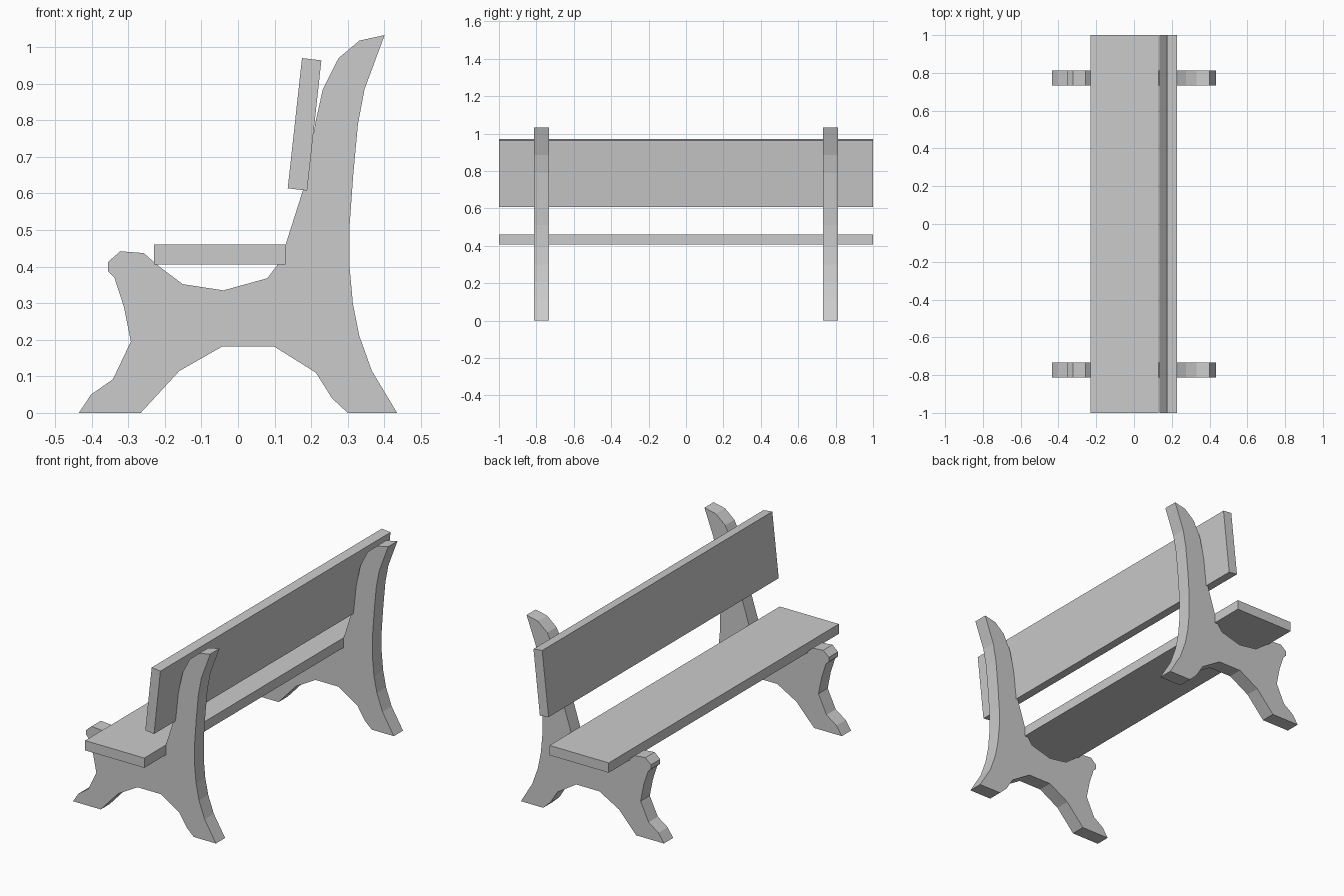
import bpy, bmesh


def extrude_profile(name, points, y0, y1):
    """Extrude an x-z outline along y into a closed solid."""
    bm = bmesh.new()
    face = bm.faces.new([bm.verts.new((x, y0, z)) for x, z in points])
    ext = bmesh.ops.extrude_face_region(bm, geom=[face], use_keep_orig=True)
    verts = [g for g in ext["geom"] if isinstance(g, bmesh.types.BMVert)]
    bmesh.ops.translate(bm, verts=verts, vec=(0, y1 - y0, 0))
    bmesh.ops.recalc_face_normals(bm, faces=bm.faces)
    mesh = bpy.data.meshes.new(name)
    bm.to_mesh(mesh)
    bm.free()
    obj = bpy.data.objects.new(name, mesh)
    bpy.context.collection.objects.link(obj)
    return obj


# Side support outline: feet arch, rear curve, back post, seat hollow, front curl
support = [
    (-0.435, 0), (-0.266, 0), (-0.16, 0.115), (-0.042, 0.182), (0.098, 0.182),
    (0.213, 0.11), (0.257, 0.04), (0.30, 0), (0.435, 0),
    (0.366, 0.115), (0.332, 0.21), (0.314, 0.30), (0.305, 0.40), (0.305, 0.51),
    (0.315, 0.65), (0.328, 0.79), (0.346, 0.885), (0.401, 1.033),
    (0.332, 1.018), (0.275, 0.97), (0.232, 0.885), (0.213, 0.80),
    (0.178, 0.61), (0.127, 0.45), (0.108, 0.405), (0.08, 0.368),
    (-0.04, 0.335), (-0.151, 0.352), (-0.215, 0.40), (-0.258, 0.437),
    (-0.322, 0.442), (-0.356, 0.412), (-0.356, 0.388), (-0.338, 0.37),
    (-0.312, 0.29), (-0.293, 0.195), (-0.342, 0.092), (-0.402, 0.05),
]
for label, y in (("right", -0.773), ("left", 0.773)):
    extrude_profile(label + "_support", support, y - 0.04, y + 0.04)

# Seat plank
extrude_profile("seat", [(-0.23, 0.406), (0.13, 0.406), (0.13, 0.46), (-0.23, 0.46)], -1, 1)

# Tilted backrest plank
extrude_profile("backrest", [(0.136, 0.614), (0.189, 0.608), (0.228, 0.964), (0.175, 0.970)], -1, 1)
